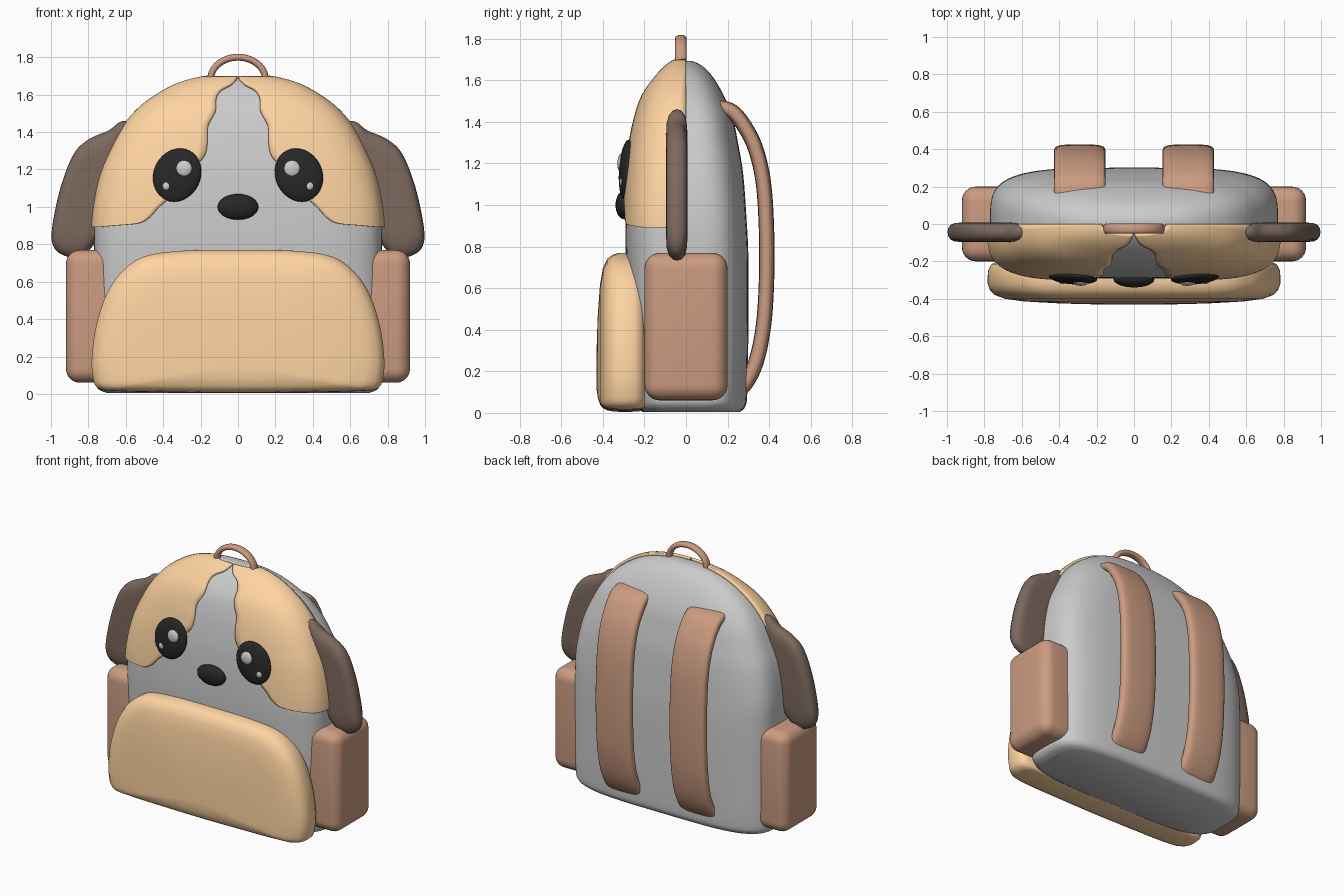
import bpy, bmesh, math
from mathutils import Vector, Matrix

if "Cube" in bpy.data.objects:
    bpy.data.objects.remove(bpy.data.objects["Cube"])

TAN, PINK, BROWN, BLACK = (1, .66, .36), (.6, .33, .22), (.2, .14, .11), (.02, .02, .02)
mats = {}


def finish(name, bm, color=None, mirror=False, recalc=True):
    if recalc:
        bmesh.ops.recalc_face_normals(bm, faces=bm.faces)
    me = bpy.data.meshes.new(name)
    bm.to_mesh(me)
    bm.free()
    for p in me.polygons:
        p.use_smooth = True
    ob = bpy.data.objects.new(name, me)
    bpy.context.collection.objects.link(ob)
    if color:
        if color not in mats:
            mats[color] = bpy.data.materials.new("fabric")
            mats[color].diffuse_color = (*color, 1)
        me.materials.append(mats[color])
    if mirror:
        ob.modifiers.new("mirror", 'MIRROR').use_clip = True
    return ob


def smooth(pts, steps=5, closed=False):
    """Catmull-Rom through points of any dimension."""
    n, out = len(pts), []
    for i in range(n if closed else n - 1):
        ids = [i - 1, i, i + 1, i + 2]
        ids = [k % n if closed else min(max(k, 0), n - 1) for k in ids]
        p = [pts[k] for k in ids]
        for s in range(steps):
            t = s / steps
            out.append([.5 * (2 * b + (c - a) * t + (2 * a - 5 * b + 4 * c - d) * t * t
                              + (3 * b - a - 3 * c + d) * t ** 3) for a, b, c, d in zip(*p)])
    if not closed:
        out.append(list(pts[-1]))
    return out


def loft(name, rings, color=None, mirror=False):
    bm = bmesh.new()
    vs = [[bm.verts.new(c) for c in r] for r in rings]
    n = len(vs[0])
    for a, b in zip(vs, vs[1:]):
        for j in range(n):
            bm.faces.new((a[j], a[(j + 1) % n], b[(j + 1) % n], b[j]))
    bm.faces.new(vs[0])
    bm.faces.new(vs[-1])
    return finish(name, bm, color, mirror)


def pillow(name, outline, layers, center, color, mirror=False):
    """Outline in x/z, shrunk towards a centre at each (scale, y) layer."""
    o, (cx, cz) = smooth(outline, 6, True), center
    rings = [[(cx + (x - cx) * s, y, cz + (z - cz) * s) for x, z in o] for s, y in layers]
    return loft(name, rings, color, mirror)


def sweep(name, path, place, side, a, b, power, color, mirror=False):
    """Rounded section (a = thickness, b = width) along a planar path."""
    pts = [Vector(place(*p)) for p in smooth(path, 6)]
    rings = []
    for i, p in enumerate(pts):
        tan = (pts[min(i + 1, len(pts) - 1)] - pts[max(i - 1, 0)]).normalized()
        nor, ring = tan.cross(side), []
        for k in range(24):
            c, s = math.cos(k * math.tau / 24), math.sin(k * math.tau / 24)
            ring.append(p + nor * a * math.copysign(abs(c) ** power, c)
                        + side * b * math.copysign(abs(s) ** power, s))
        rings.append(ring)
    return loft(name, rings, color, mirror)


def ellipsoid(name, loc, size, rot=(0, 0, 0), color=None, mirror=False):
    m = Matrix.Translation(loc)
    for ang, ax in zip(rot, "ZXY"):
        m = m @ Matrix.Rotation(ang, 4, ax)
    bm = bmesh.new()
    bmesh.ops.create_uvsphere(bm, u_segments=32, v_segments=16, radius=1,
                              matrix=m @ Matrix.Diagonal((*size, 1)))
    return finish(name, bm, color, mirror)


# Bag body: stacked superellipses (z, half width, front depth, back depth, exponent)
levels = smooth([
    (.005, .70, .21, .26, 4), (.03, .75, .235, .285, 4), (.1, .768, .245, .295, 4),
    (.4, .77, .27, .3, 4), (.75, .77, .29, .3, 4), (.95, .765, .29, .29, 4),
    (1.15, .73, .28, .275, 3.6), (1.3, .67, .26, .25, 3.4), (1.42, .605, .235, .225, 3.2),
    (1.52, .52, .2, .185, 3), (1.6, .41, .145, .14, 2.8), (1.65, .31, .1, .1, 2.6),
    (1.68, .2, .06, .06, 2.4), (1.692, .1, .03, .03, 2.2)], 5)


def level_at(z):
    for a, b in zip(levels, levels[1:]):
        if z <= b[0]:
            t = (z - a[0]) / (b[0] - a[0])
            return [p + (q - p) * t for p, q in zip(a, b)]
    return levels[-1]


def surface(lv, t):
    z, w, f, b, n = lv
    c, s = math.cos(t), math.sin(t)
    return (w * math.copysign(abs(c) ** (2 / n), c),
            (b if s > 0 else f) * math.copysign(abs(s) ** (2 / n), s), z)


loft("bag_body", [[surface(lv, k * math.tau / 96) for k in range(96)] for lv in levels])

# Tan face patches: wavy inner edge (x, z) wrapped round to the side seam
edge = smooth([(.74, .892), (.65, .9), (.53, .912), (.47, .945), (.42, 1.0), (.33, 1.08),
               (.24, 1.2), (.18, 1.27), (.163, 1.34), (.16, 1.43), (.12, 1.51), (.115, 1.58),
               (.09, 1.62), (.035, 1.65), (.003, 1.685)], 5)
bm = bmesh.new()
rows = []
for x, z in edge:
    lv = level_at(z)
    t0 = -math.acos(min(x / lv[1], 1) ** (lv[4] / 2))
    rows.append([bm.verts.new(surface(lv, t0 * (1 - j / 28))) for j in range(29)])
for a, b in zip(rows, rows[1:]):
    for j in range(28):
        bm.faces.new((a[j], a[j + 1], b[j + 1], b[j]))
ob = finish("face_patches", bm, TAN, False, False)
sol = ob.modifiers.new("thickness", 'SOLIDIFY')
sol.thickness, sol.offset = .022, .5
ob.modifiers.new("mirror", 'MIRROR')

# Front pocket
half = [(.3, .765), (.5, .735), (.62, .655), (.7, .54), (.755, .38), (.78, .22), (.778, .1),
        (.745, .03), (.62, .014), (.3, .008)]
outline = [(0, .77)] + half + [(0, .005)] + [(-x, z) for x, z in reversed(half)]
pillow("front_pocket", outline,
       [(.93, -.2), (.975, -.215), (.995, -.245), (1, -.28), (1, -.32), (.985, -.352), (.95, -.38),
        (.88, -.4), (.75, -.414), (.5, -.425), (.25, -.43), (.05, -.431)], (0, .15), TAN)

# Side pockets
bm = bmesh.new()
bmesh.ops.create_cube(bm, size=1, matrix=Matrix.Translation((.77, 0, .415))
                      @ Matrix.Diagonal((.3, .4, .71, 1)))
bmesh.ops.bevel(bm, geom=bm.edges[:], offset=.075, segments=6, profile=.5, affect='EDGES')
finish("side_pockets", bm, PINK, True)

# Floppy ears
pillow("ears", [(.58, 1.45), (.63, 1.455), (.69, 1.41), (.8, 1.36), (.88, 1.28), (.95, 1.1),
                (.995, .88), (.985, .785), (.93, .74), (.86, .73), (.8, .765), (.75, .84),
                (.72, 1.0), (.66, 1.2), (.56, 1.38)],
       [(.05, .006), (.6, .008), (.8, .005), (.92, -.005), (.98, -.022), (1, -.043),
        (.98, -.064), (.92, -.082), (.8, -.094), (.6, -.096), (.05, -.094)],
       (.8, 1.08), BROWN, True)

# Eyes, highlights and nose
ellipsoid("eyes", (.326, -.286, 1.17), (.126, .035, .147), (.08, -.08, -.45), BLACK, True)
ellipsoid("large_highlights", (.29, -.312, 1.205), (.044, .018, .044), (.08, -.08, 0), None, True)
ellipsoid("small_highlights", (.382, -.306, 1.113), (.023, .014, .025), (.08, -.08, 0), None, True)
ellipsoid("nose", (0, -.296, 1.0), (.109, .043, .069), (0, 0, 0), BLACK)

# Shoulder straps
sweep("shoulder_straps", [(.15, 1.47), (.22, 1.45), (.28, 1.38), (.335, 1.27), (.373, 1.1),
                          (.388, .85), (.386, .6), (.37, .4), (.335, .24), (.285, .14), (.24, .1)],
      lambda y, z: (.29, y, z), Vector((1, 0, 0)), .037, .138, .6, PINK, True)

# Top carrying handle
arc = [(.147 * math.cos(a * math.pi / 8), 1.68 + .12 * math.sin(a * math.pi / 8)) for a in range(9)]
sweep("top_handle", [(.15, 1.63)] + arc + [(-.15, 1.63)],
      lambda x, z: (x, -.025, z), Vector((0, 1, 0)), .018, .027, .85, PINK)

for m in bpy.data.materials:
    if m.users and not m.is_grease_pencil:
        m.use_nodes = True
        m.node_tree.nodes["Principled BSDF"].inputs["Base Color"].default_value = m.diffuse_color
